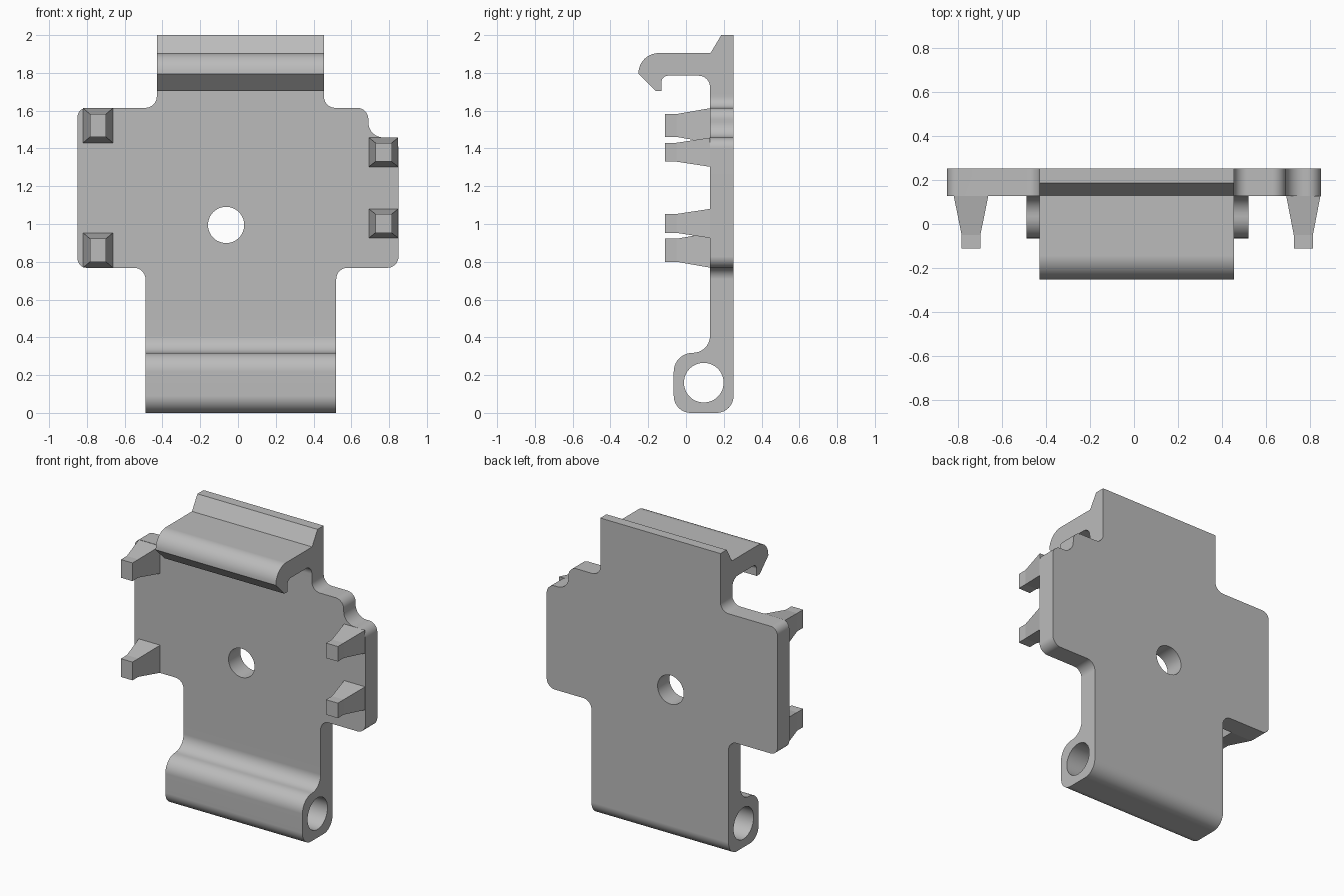
import bpy, bmesh, math
from mathutils import Vector, Matrix

cube = bpy.data.objects.get("Cube")
if cube:
    bpy.data.objects.remove(cube, do_unlink=True)

grey = bpy.data.materials.new("plain_grey")
grey.use_nodes = True
grey.diffuse_color = (0.5, 0.5, 0.5, 1)
grey.node_tree.nodes["Principled BSDF"].inputs["Base Color"].default_value = (0.5, 0.5, 0.5, 1)

FRONT, BACK = 0.127, 0.252     # plate thickness range in y
LOW_JOIN, HIGH_JOIN = 0.5, 1.69


def rounded(corners, steps=10):
    """Outline from (a, b, radius) corners with tangent arcs."""
    pts = []
    for i, (a, b, r) in enumerate(corners):
        p = Vector((a, b))
        if r == 0:
            pts.append(p)
            continue
        u = (Vector(corners[i - 1][:2]) - p).normalized()
        v = (Vector(corners[(i + 1) % len(corners)][:2]) - p).normalized()
        centre = p + (u + v) * r      # right-angled corners
        for k in range(steps + 1):
            t = k / steps * math.pi / 2
            pts.append(centre - v * r * math.cos(t) - u * r * math.sin(t))
    return pts


def circle(a, b, r, n=48):
    return [Vector((a + r * math.cos(2 * math.pi * k / n),
                    b + r * math.sin(2 * math.pi * k / n))) for k in range(n)]


def add_extrusion(bm, loops, axes, low, high):
    """Extrude filled 2D loops between low and high and add them to bm."""
    curve = bpy.data.curves.new("profile", 'CURVE')
    curve.dimensions = '2D'
    curve.fill_mode = 'BOTH'
    curve.extrude = (high - low) / 2
    for loop in loops:
        spline = curve.splines.new('POLY')
        spline.points.add(len(loop) - 1)
        for point, p in zip(spline.points, loop):
            point.co = (p.x, p.y, 0, 1)
        spline.use_cyclic_u = True
    ob = bpy.data.objects.new("profile", curve)
    bpy.context.collection.objects.link(ob)
    bpy.context.view_layer.update()
    ev = ob.evaluated_get(bpy.context.evaluated_depsgraph_get())
    mesh = bpy.data.meshes.new_from_object(ev)
    mesh.transform(axes @ Matrix.Translation((0, 0, (low + high) / 2)))
    bm.from_mesh(mesh)
    bpy.data.objects.remove(ob)
    bpy.data.curves.remove(curve)
    bpy.data.meshes.remove(mesh)


def finish(name, bm):
    bmesh.ops.recalc_face_normals(bm, faces=bm.faces)
    mesh = bpy.data.meshes.new(name)
    bm.to_mesh(mesh)
    bm.free()
    mesh.materials.clear()
    mesh.materials.append(grey)
    ob = bpy.data.objects.new(name, mesh)
    bpy.context.collection.objects.link(ob)
    return ob


ALONG_Y = Matrix(((1, 0, 0, 0), (0, 0, 1, 0), (0, 1, 0, 0), (0, 0, 0, 1)))
ALONG_X = Matrix(((0, 0, 1, 0), (1, 0, 0, 0), (0, 1, 0, 0), (0, 0, 0, 1)))

bm = bmesh.new()

# Flat plate with stepped outline and a round hole
plate = rounded([
    (-0.49, LOW_JOIN, 0), (0.52, LOW_JOIN, 0), (0.52, 0.768, 0.06),
    (0.85, 0.768, 0.06), (0.85, 1.458, 0.06), (0.69, 1.458, 0.08),
    (0.69, 1.615, 0.06), (0.455, 1.615, 0.06), (0.455, HIGH_JOIN, 0),
    (-0.43, HIGH_JOIN, 0), (-0.43, 1.615, 0.06), (-0.85, 1.615, 0.05),
    (-0.85, 0.768, 0.05), (-0.49, 0.768, 0.06)])
add_extrusion(bm, [plate, circle(-0.063, 0.995, 0.096)], ALONG_Y, FRONT, BACK)

# Hinge knuckle along the bottom edge
knuckle = rounded([
    (BACK, LOW_JOIN, 0), (BACK, 0, 0.09), (-0.065, 0, 0.09),
    (-0.065, 0.318, 0.1), (FRONT, 0.318, 0.09), (FRONT, LOW_JOIN, 0)])
add_extrusion(bm, [knuckle, circle(0.094, 0.16, 0.105)], ALONG_X, -0.49, 0.52)

# Snap hook along the top edge
hook = rounded([
    (BACK, HIGH_JOIN, 0), (BACK, 2, 0), (0.187, 2, 0), (0.13, 1.905, 0),
    (-0.252, 1.905, 0.108), (-0.252, 1.795, 0), (-0.162, 1.705, 0),
    (-0.13, 1.705, 0), (-0.13, 1.785, 0.035), (FRONT, 1.785, 0.06),
    (FRONT, HIGH_JOIN, 0)])
add_extrusion(bm, [hook], ALONG_X, -0.43, 0.455)

# Weld the three sections into one skin
inner = [f for f in bm.faces
         if any(all(abs(v.co.z - z) < 1e-4 for v in f.verts) for z in (LOW_JOIN, HIGH_JOIN))]
bmesh.ops.delete(bm, geom=inner, context='FACES')
bmesh.ops.remove_doubles(bm, verts=bm.verts, dist=1e-4)
body = finish("bracket_body", bm)

bpy.ops.object.select_all(action='DESELECT')
body.select_set(True)
bpy.context.view_layer.objects.active = body
bpy.ops.object.shade_smooth_by_angle(angle=math.radians(30))
normals = body.modifiers.new("even_normals", 'WEIGHTED_NORMAL')
normals.keep_sharp = True


def peg(name, x0, x1, z0, z1, inset_x, inset_z):
    """Square peg: tapered root and straight tip."""
    bm = bmesh.new()
    rings = []
    for y, k in ((FRONT, 0), (-0.05, 1), (-0.112, 1)):
        a, b = inset_x * k, inset_z * k
        rings.append([bm.verts.new((x, y, z)) for x, z in (
            (x0 + a, z0 + b), (x1 - a, z0 + b), (x1 - a, z1 - b), (x0 + a, z1 - b))])
    for low, high in zip(rings, rings[1:]):
        for i in range(4):
            j = (i + 1) % 4
            bm.faces.new((low[i], low[j], high[j], high[i]))
    bm.faces.new(rings[0])
    bm.faces.new(rings[-1])
    finish(name, bm)


# Locating pegs on both wings
for level, z0, z1 in (("upper", 1.43, 1.613), ("lower", 0.769, 0.953)):
    peg(level + "_right_peg", -0.82, -0.663, z0, z1, 0.036, 0.031)
for level, z0, z1 in (("upper", 1.303, 1.457), ("lower", 0.926, 1.08)):
    peg(level + "_left_peg", 0.693, 0.848, z0, z1, 0.034, 0.027)
